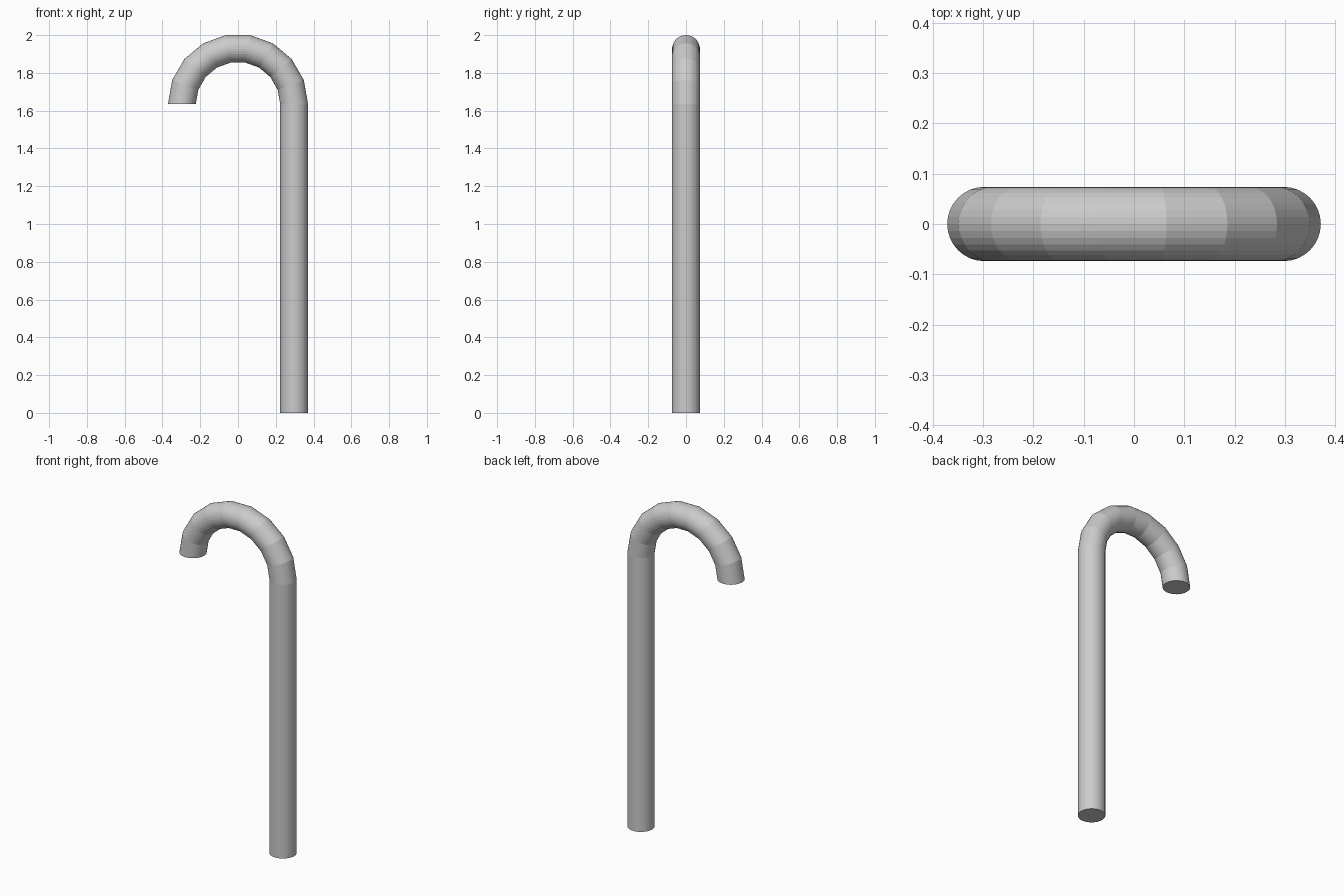
import bpy, bmesh
from math import sin, cos, pi, radians

if "Cube" in bpy.data.objects:
    bpy.data.objects.remove(bpy.data.objects["Cube"])

SIDES = 32
TUBE = 0.0738      # tube radius
BEND = 0.2972      # hook centre-line radius
SPRING = 2 - (BEND + TUBE) * cos(radians(10))  # height where the hook starts

bm = bmesh.new()


def ring(z, angle):
    """Circular section on the hook plane at the given bend angle."""
    verts = []
    for i in range(SIDES):
        a = 2 * pi * i / SIDES
        r = BEND + TUBE * cos(a)
        verts.append(bm.verts.new((r * cos(angle), TUBE * sin(a), z + r * sin(angle))))
    return verts


# Straight shaft, then nine 20-degree hook segments
rings = [ring(0, 0)] + [ring(SPRING, radians(20 * k)) for k in range(10)]
for lower, upper in zip(rings, rings[1:]):
    for i in range(SIDES):
        j = (i + 1) % SIDES
        bm.faces.new((lower[i], lower[j], upper[j], upper[i]))

# End caps
bm.faces.new(rings[0][::-1])
bm.faces.new(rings[-1])
bmesh.ops.recalc_face_normals(bm, faces=bm.faces[:])

mesh = bpy.data.meshes.new("hooked_cane")
bm.to_mesh(mesh)
bm.free()
cane = bpy.data.objects.new("hooked_cane", mesh)
bpy.context.collection.objects.link(cane)
